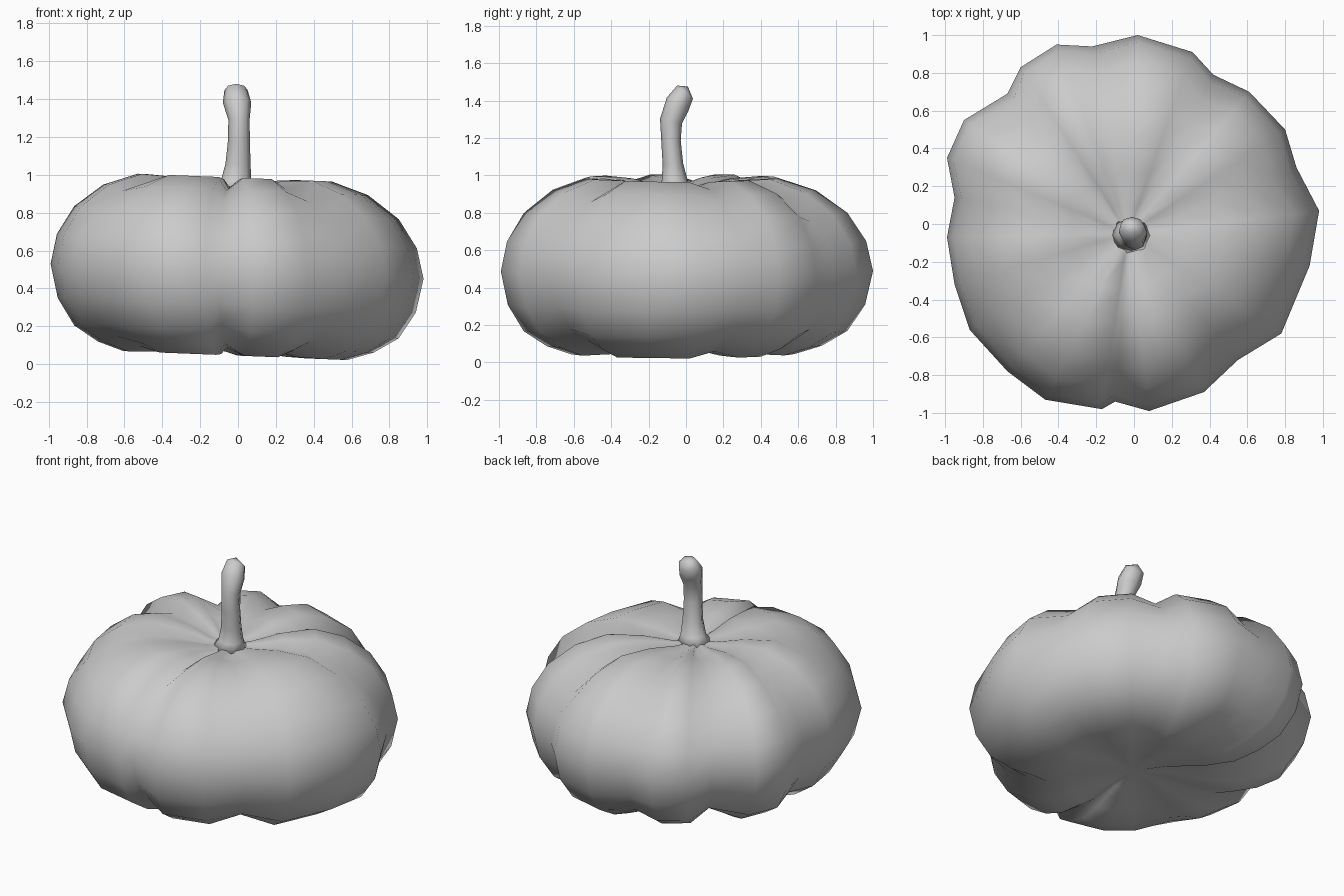
import bpy, bmesh, math
from mathutils import Vector

cube = bpy.data.objects.get("Cube")
if cube:
    bpy.data.objects.remove(cube, do_unlink=True)

grey = bpy.data.materials.new("plain grey")
grey.use_nodes = True
colour = (0.6, 0.6, 0.6, 1)
grey.diffuse_color = colour
grey.node_tree.nodes["Principled BSDF"].inputs["Base Color"].default_value = colour


def loft(name, rings, start, end):
    """Skin closed rings, and close both ends with a point."""
    bm = bmesh.new()
    loops = [[bm.verts.new(p) for p in ring] for ring in rings]
    n = len(rings[0])
    for a, b in zip(loops, loops[1:]):
        for i in range(n):
            j = (i + 1) % n
            bm.faces.new((a[i], a[j], b[j], b[i]))
    for loop, point in ((loops[0], start), (loops[-1], end)):
        tip = bm.verts.new(point)
        for i in range(n):
            bm.faces.new((loop[i], loop[(i + 1) % n], tip))
    bmesh.ops.recalc_face_normals(bm, faces=bm.faces)
    for f in bm.faces:
        f.smooth = True
    mesh = bpy.data.meshes.new(name)
    bm.to_mesh(mesh)
    bm.free()
    mesh.materials.append(grey)
    obj = bpy.data.objects.new(name, mesh)
    bpy.context.collection.objects.link(obj)
    return obj


# Widest outline of the ribbed body: x, y, groove depth
outline = [
    (.98, .07, 0), (.86, .30, .7), (.80, .50, 0), (.61, .70, 0), (.42, .79, .8),
    (.31, .91, 0), (.02, 1.0, 0), (-.22, .94, .8), (-.41, .95, 0), (-.60, .83, 0),
    (-.67, .69, 1.2), (-.90, .55, 0), (-.99, .35, 0), (-.95, .14, .6), (-.99, -.07, 0),
    (-.95, -.32, 0), (-.87, -.56, .6), (-.67, -.78, 0), (-.47, -.93, 0), (-.17, -.98, 0),
    (-.10, -.94, 1.2), (.08, -.99, 0), (.37, -.89, 0), (.55, -.72, .9), (.78, -.58, 0),
    (.93, -.22, 0)]

# Side profile from bottom to top: radius factor, height, groove shift
profile = [
    (.20, .09, .01), (.42, .05, .03), (.60, .045, .05), (.74, .09, .05),
    (.87, .17, .03), (.96, .31, .01), (1.0, .49, 0), (.965, .65, -.01),
    (.87, .80, -.04), (.71, .92, -.05), (.52, .985, -.06), (.32, .975, -.04),
    (.14, .94, -.02)]

centre = Vector((-.03, -.05))
rings = []
for f, z, shift in profile:
    ring = []
    for x, y, groove in outline:
        c = centre * (1 - f)
        pinch = 1 - abs(shift) * groove * .8
        ring.append((c.x + x * f * pinch, c.y + y * f * pinch,
                     max(0, z + shift * groove - .04 * x * f)))
    rings.append(ring)
loft("pumpkin_body", rings, (-.03, -.05, .1), (-.03, -.05, .93))

# Curved stem: centre x, y, z, half width, half depth, lean
stem = [
    (-.02, -.06, .92, .11, .10, 0), (-.01, -.06, .97, .08, .07, 0),
    (0, -.07, 1.06, .066, .055, .05), (.005, -.08, 1.18, .058, .052, .1),
    (.005, -.08, 1.29, .056, .06, -.2), (-.005, -.045, 1.38, .075, .068, -.55),
    (-.01, -.005, 1.445, .062, .055, -.7)]
sides = 8
rings = []
for x, y, z, w, d, lean in stem:
    ring = []
    for i in range(sides):
        a = math.tau * i / sides
        s = math.sin(a) * d
        ring.append((x + math.cos(a) * w, y + s * math.cos(lean), z + s * math.sin(lean)))
    rings.append(ring)
loft("stem", rings, (-.02, -.06, .9), (-.02, .01, 1.475))
